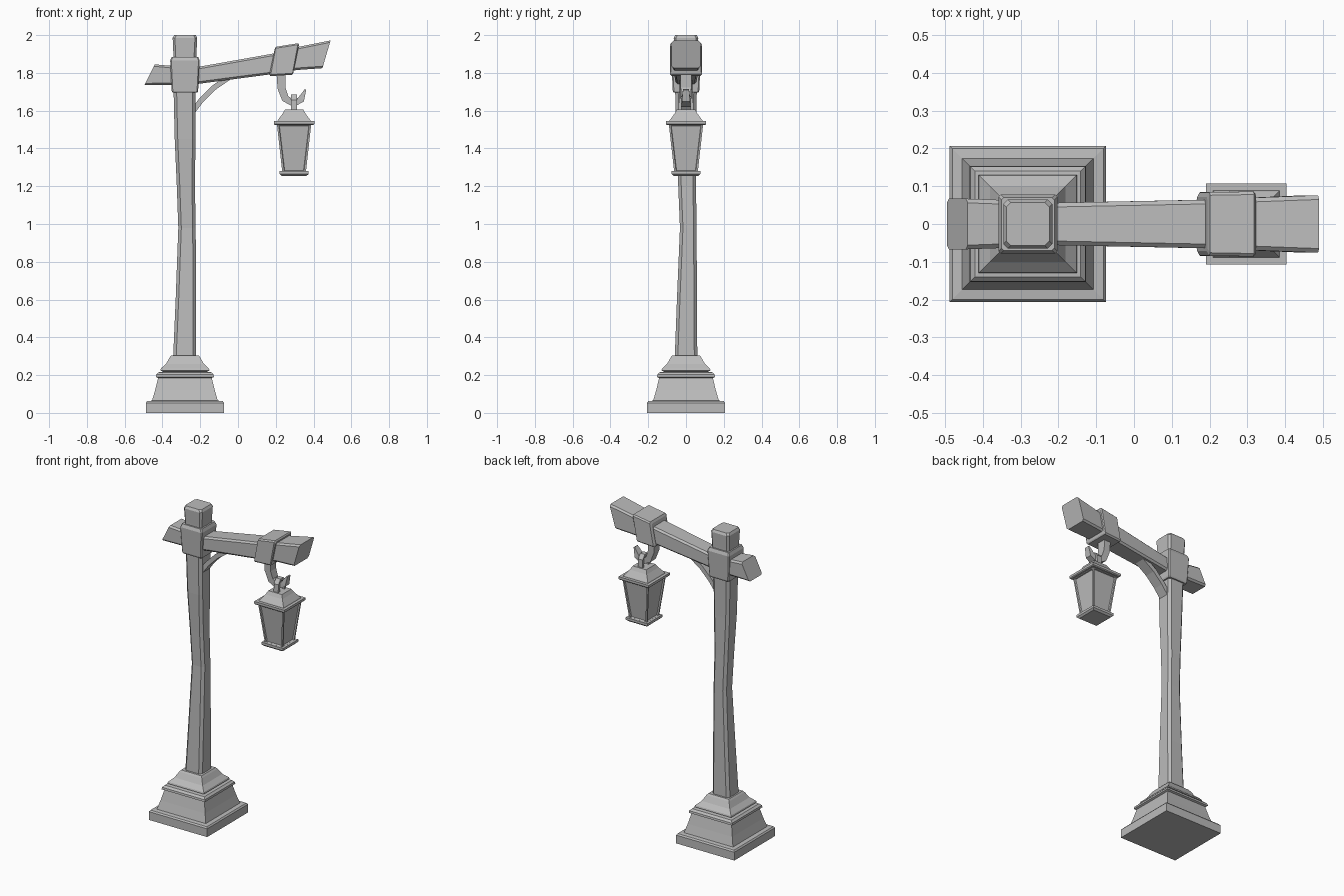
import bpy, bmesh
from mathutils import Vector

cube = bpy.data.objects.get("Cube")
if cube:
    bpy.data.objects.remove(cube, do_unlink=True)

grey = bpy.data.materials.new("plain grey")
grey.use_nodes = True
GREY = (0.5, 0.5, 0.5, 1)
grey.diffuse_color = GREY
grey.node_tree.nodes["Principled BSDF"].inputs["Base Color"].default_value = GREY

X, Y, Z = Vector((1, 0, 0)), Vector((0, 1, 0)), Vector((0, 0, 1))


def ring(center, u, v, hu, hv, cut=0):
    """Rectangle spanned by u and v, with optional cut corners."""
    if cut:
        a, b = hu - cut, hv - cut
        pts = [(hu, -b), (hu, b), (a, hv), (-a, hv),
               (-hu, b), (-hu, -b), (-a, -hv), (a, -hv)]
    else:
        pts = [(hu, -hv), (hu, hv), (-hu, hv), (-hu, -hv)]
    return [Vector(center) + u * p + v * q for p, q in pts]


def loft(name, rings, inset=None):
    """Skin a row of rings, cap both ends, and optionally recess the sides."""
    bm = bmesh.new()
    loops = [[bm.verts.new(p) for p in r] for r in rings]
    n = len(loops[0])
    sides = []
    for lo, hi in zip(loops, loops[1:]):
        for i in range(n):
            j = (i + 1) % n
            sides.append(bm.faces.new((lo[i], lo[j], hi[j], hi[i])))
    bm.faces.new(loops[0][::-1])
    bm.faces.new(loops[-1])
    bmesh.ops.recalc_face_normals(bm, faces=bm.faces)
    if inset:
        bmesh.ops.inset_individual(bm, faces=sides, thickness=inset)
        bmesh.ops.inset_individual(bm, faces=sides, thickness=0.004, depth=-0.008)
    mesh = bpy.data.meshes.new(name)
    bm.to_mesh(mesh)
    bm.free()
    mesh.materials.append(grey)
    obj = bpy.data.objects.new(name, mesh)
    bpy.context.collection.objects.link(obj)
    return obj


def tower(name, cx, steps, cut=0, inset=None):
    """Square stack from (z, half width) steps."""
    return loft(name, [ring((cx, 0, z), X, Y, h, h, cut) for z, h in steps], inset)


def beam(name, sections, cut):
    """Horizontal beam from (bottom x, bottom z, top x, top z, half depth)."""
    rings = []
    for bx, bz, tx, tz, hy in sections:
        low, top = Vector((bx, 0, bz)), Vector((tx, 0, tz))
        up = top - low
        rings.append(ring((low + top) / 2, up.normalized(), Y, up.length / 2, hy, cut))
    return loft(name, rings)


def strap(name, path, axis):
    """Flat bar following (point, half thickness, half width), wide along axis."""
    pts = [Vector(p[0]) for p in path]
    rings = []
    for i, (p, t, w) in enumerate(path):
        tangent = pts[min(i + 1, len(pts) - 1)] - pts[max(i - 1, 0)]
        side = tangent.cross(axis).normalized()
        rings.append(ring(p, side, axis, t, w))
    return loft(name, rings)


POST_X, LAMP_X = -0.281, 0.297

# Stepped stone foot
tower("foot", POST_X, [
    (0, 0.207), (0.053, 0.207), (0.062, 0.2), (0.065, 0.174), (0.12, 0.158),
    (0.185, 0.142), (0.19, 0.154), (0.203, 0.152), (0.215, 0.14), (0.217, 0.115),
    (0.225, 0.13), (0.235, 0.127), (0.26, 0.1), (0.295, 0.08), (0.305, 0.072)])

# Slightly crooked wooden post: z, centre x, centre y, half x, half y
post = [(0.28, -0.283, 0, 0.061, 0.06), (0.6, -0.276, 0.005, 0.054, 0.053),
        (0.98, -0.27, 0.012, 0.046, 0.044), (1.2, -0.276, 0.006, 0.048, 0.047),
        (1.45, -0.28, 0, 0.055, 0.053), (1.75, -0.283, 0, 0.059, 0.058)]
loft("post", [ring((x, y, z), X, Y, a, b, 0.016) for z, x, y, a, b in post])

# Collar around the joint and the post top
tower("collar", POST_X, [(1.695, 0.066), (1.705, 0.07), (1.865, 0.078), (1.885, 0.07)], 0.006)
tower("post_top", POST_X, [(1.87, 0.06), (1.9, 0.061), (1.985, 0.065), (2.0, 0.057)], 0.012)

# Crossbeam rising toward the lantern
beam("crossbeam", [
    (-0.495, 1.735, -0.44, 1.845, 0.067), (-0.36, 1.735, -0.36, 1.838, 0.064),
    (-0.21, 1.742, -0.21, 1.832, 0.056), (0.17, 1.792, 0.185, 1.902, 0.064),
    (0.31, 1.815, 0.33, 1.94, 0.07), (0.447, 1.825, 0.49, 1.972, 0.076)], 0.011)

# Clamp that carries the hook
beam("beam_clamp", [
    (0.166, 1.79, 0.194, 1.925, 0.072), (0.172, 1.783, 0.201, 1.938, 0.084),
    (0.287, 1.79, 0.318, 1.957, 0.086), (0.292, 1.797, 0.323, 1.948, 0.08)], 0.008)

# Curved brace under the beam
strap("brace", [
    ((-0.24, 0, 1.595), 0.014, 0.034), ((-0.195, 0, 1.655), 0.014, 0.034),
    ((-0.13, 0, 1.72), 0.014, 0.034), ((-0.05, 0, 1.775), 0.014, 0.034)], Y)

# Hook
strap("hook", [
    ((0.228, 0, 1.8), 0.024, 0.03), ((0.23, 0, 1.72), 0.021, 0.028),
    ((0.25, 0, 1.665), 0.02, 0.026), ((0.295, 0, 1.637), 0.018, 0.024),
    ((0.335, 0, 1.66), 0.018, 0.022), ((0.357, 0, 1.712), 0.004, 0.016)], Y)

# Lantern hanger loop over the hook
strap("lantern_loop", [
    ((LAMP_X, -0.032, 1.595), 0.008, 0.016), ((LAMP_X, -0.03, 1.655), 0.008, 0.016),
    ((LAMP_X, -0.012, 1.678), 0.008, 0.016), ((LAMP_X, 0.012, 1.678), 0.008, 0.016),
    ((LAMP_X, 0.03, 1.655), 0.008, 0.016), ((LAMP_X, 0.032, 1.595), 0.008, 0.016)], X)

# Lantern
tower("lantern_roof", LAMP_X, [(1.54, 0.09), (1.55, 0.086), (1.585, 0.06), (1.607, 0.048)])
tower("lantern_rim", LAMP_X, [(1.525, 0.102), (1.53, 0.107), (1.545, 0.107)])
tower("lantern_body", LAMP_X, [(1.27, 0.062), (1.53, 0.091)], 0, 0.014)
tower("lantern_base", LAMP_X, [(1.255, 0.066), (1.265, 0.077), (1.28, 0.077)])
